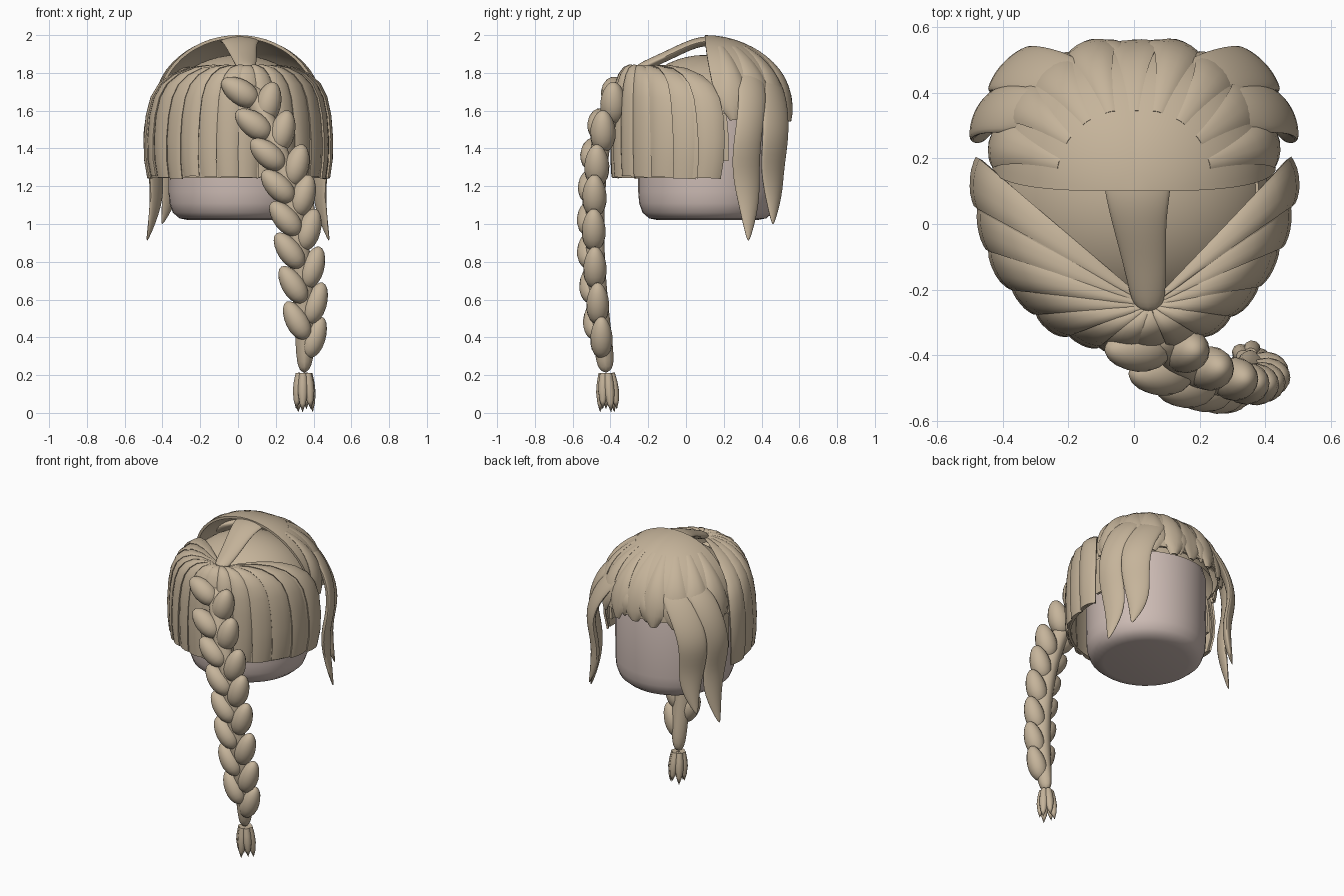
import bpy, bmesh, math, random
from mathutils import Vector, Matrix

if "Cube" in bpy.data.objects:
    bpy.data.objects.remove(bpy.data.objects["Cube"])

random.seed(4)
pi = math.pi


def material(name, rgb):
    m = bpy.data.materials.new(name)
    m.diffuse_color = (*rgb, 1)
    m.use_nodes = True
    m.node_tree.nodes["Principled BSDF"].inputs["Base Color"].default_value = m.diffuse_color
    return m


HAIR = material("ash_blonde_hair", (0.56, 0.455, 0.325))
SKIN = material("pale_skin", (0.61, 0.50, 0.46))


def finish(name, bm, mat=HAIR):
    bmesh.ops.remove_doubles(bm, verts=bm.verts, dist=0.0005)
    bmesh.ops.recalc_face_normals(bm, faces=bm.faces)
    me = bpy.data.meshes.new(name)
    bm.to_mesh(me)
    bm.free()
    ob = bpy.data.objects.new(name, me)
    me.materials.append(mat)
    bpy.context.collection.objects.link(ob)
    return ob


def loft(name, rings, closed=True, cap=False, mat=HAIR):
    """Skin a list of equal length point rows."""
    bm = bmesh.new()
    rows = [[bm.verts.new(p) for p in r] for r in rings]
    n = len(rows[0])
    for a, b in zip(rows, rows[1:]):
        for j in range(n if closed else n - 1):
            k = (j + 1) % n
            bm.faces.new((a[j], a[k], b[k], b[j]))
    if cap:
        bm.faces.new(rows[0])
        bm.faces.new(rows[-1])
    return finish(name, bm, mat)


def lathe(name, profile, matrix=Matrix(), segs=16, mat=HAIR):
    rings = [[matrix @ Vector((r * math.cos(2 * pi * j / segs), r * math.sin(2 * pi * j / segs), z))
              for j in range(segs)] for r, z in profile]
    return loft(name, rings, mat=mat)


def thicken(ob, t):
    m = ob.modifiers.new("thickness", 'SOLIDIFY')
    m.thickness = t
    m.offset = 0
    return ob


def ribbon(name, pts, widths, thick, side):
    """Lens shaped lock of hair along a path."""
    pts = [Vector(p) for p in pts]
    rings = []
    for i, (p, w) in enumerate(zip(pts, widths)):
        tan = (pts[min(i + 1, len(pts) - 1)] - pts[max(i - 1, 0)]).normalized()
        s = side(p).normalized()
        n = tan.cross(s).normalized()
        t = thick * min(1, w / 0.04)
        rings.append([p + s * u * w * 1.12 + n * v * t for u, v in
                      ((-1, 0), (-.55, .8), (0, 1.1), (.55, .8), (1, 0), (.55, -.8), (0, -1.1), (-.55, -.8))])
    ob = loft(name, rings, cap=True)
    ob.modifiers.new("smooth", 'SUBSURF').levels = 2
    return ob


# Head block
lathe("head", [(0, 1.02), (.26, 1.02), (.31, 1.03), (.345, 1.06), (.363, 1.11), (.368, 1.17), (.37, 1.58),
               (.35, 1.65), (.28, 1.70), (.15, 1.72), (0, 1.73)],
      Matrix.Translation((0, .115, 0)), 40, SKIN)

# Smooth under layer of hair on the crown
lathe("hair_under_cap", [(math.sin(q), math.cos(q)) for q in [i * 1.39 / 12 for i in range(13)]],
      Matrix.Translation((0, .10, 1.5)) @ Matrix.Diagonal((.435, .42, .395, 1)), 40)

# Fringe bowl: fans out from one point above the forehead
BOWL = [(0, 1.81), (.2, 1.825), (.4, 1.828), (.58, 1.815), (.74, 1.782), (.86, 1.733), (.935, 1.665),
        (.98, 1.57), (1, 1.45), (.995, 1.34), (.965, 1.245)]


def bowl(a, i, h):
    f, z = BOWL[i]
    rx, ry = .48 * math.cos(a), .15 + .525 * math.sin(a)
    return Vector((.05 + f * (rx - .05) + math.cos(a) * h * f * f,
                   -.25 + f * (ry + .25) + math.sin(a) * h * f * f,
                   z + h * math.sqrt(max(0, 1 - f * f)) * .8))


# Back dome: falls from the crown, fuller at the rear corners
def dome(a, i, h):
    q = i * 1.6 / 14
    f, c = math.sin(q), max(0, math.cos(q)) ** .9
    r = .42 * (1 + .07 * max(0, math.sin(2 * a) if a < pi / 2 else -math.sin(2 * a))) + h
    return Vector((r * f * math.cos(a), .10 + (r + .02) * f * math.sin(a),
                   1.585 + .407 * c + h * c * .4 - (.03 if i > 14 else 0)))


def swept_dome(a, i, h):
    """Dome whose front edge leans backwards towards the ears."""
    lean = .16 * (i / 14) ** 2
    return dome(lean + (pi - 2 * lean) * a / pi, i, h)


def shell(name, surf, a0, a1, rows, n=40, h=0):
    rings = [[surf(a0 + (a1 - a0) * j / n, i, h) for j in range(n + 1)] for i in rows]
    return thicken(loft(name, rings, closed=False), .016)


def strand(name, surf, a, half, rows, height, taper, tilt):
    """Raised clump lying on a surface, tilted like a shingle."""
    rings = []
    last = len(rows) - 1
    drop = random.uniform(-.012, .008)
    for k, i in enumerate(rows):
        w = half * taper(k / last)
        grow = min(1, .2 + 1.8 * k / last)
        rings.append([surf(a + w * u, i, .004 + grow * (height * (1 - abs(u) ** 2.5) + tilt * u))
                      + Vector((0, 0, drop if k == last else 0))
                      for u in (-1, -.8, -.5, -.2, .2, .5, .8, 1)])
    return thicken(loft(name, rings, closed=False), .012)


lo, hi = math.radians(-186), math.radians(6)
shell("fringe_base", bowl, lo + .06, hi - .06, range(len(BOWL)))
cuts = [0, .085, .16, .235, .30, .365, .43, .50, .565, .63, .70, .77, .845, .92, 1]
for k, (c0, c1) in enumerate(zip(cuts, cuts[1:])):
    a = lo + (hi - lo) * (c0 + c1) / 2
    half = (hi - lo) * (c1 - c0) / 2
    edge = k in (0, len(cuts) - 2)
    strand(f"fringe_strand_{k + 1}", bowl, a, half * (1 if edge else random.uniform(1.02, 1.2)),
           range(len(BOWL)), random.uniform(.008, .018), lambda t: 1 - .12 * max(0, t - .7) / .3,
           random.uniform(.005, .011) * (1 if k < 7 else -1))
# Short hair tucked in just behind the fringe ends
shell("ear_hair_right", bowl, hi - .12, hi + .06, range(5, 10), 6, -.065)
shell("ear_hair_left", bowl, lo - .06, lo + .12, range(5, 10), 6, -.065)

shell("back_dome", swept_dome, 0, pi, range(15))
for k in range(9):
    a = .34 + (pi - .68) * k / 8
    strand(f"back_clump_{k + 1}", dome, a, .19, range(5, 16), random.uniform(.010, .020),
           lambda t: (.3 + .9 * t) if t < .75 else .97 - .75 * (t - .75) / .25, random.uniform(-.006, .006))

# Parting bridge from crown to forehead
ribbon("crown_bridge", [(.01, .22, 1.96), (.01, .10, 1.975), (.015, 0, 1.94), (.03, -.10, 1.89),
                        (.04, -.19, 1.85), (.045, -.27, 1.81)],
       [.12, .105, .085, .072, .06, .045], .026, lambda p: Vector((1, 0, 0)))

# Loose wavy locks behind the ears, mirrored
for s, label in ((1, "right"), (-1, "left")):
    def around(p):
        return Vector((-(p.y - .12), p.x, 0))
    ribbon(f"outer_lock_{label}",
           [(s * x, y, z) for x, y, z in ((.24, .33, 1.83), (.36, .35, 1.75), (.445, .35, 1.60), (.475, .322, 1.43),
                                          (.43, .315, 1.27), (.43, .335, 1.10), (.485, .33, .90))],
           [.06, .09, .085, .082, .085, .065, .006], .026, around)
    ribbon(f"inner_lock_{label}",
           [(s * x, y, z) for x, y, z in ((.15, .42, 1.81), (.25, .455, 1.74), (.345, .475, 1.60), (.395, .475, 1.45),
                                          (.36, .455, 1.29), (.355, .465, 1.14), (.405, .46, .99))],
           [.06, .10, .10, .095, .088, .062, .006], .026, around)
    ribbon(f"nape_tuft_{label}",
           [(s * x, y, z) for x, y, z in ((.05, .45, 1.80), (.07, .52, 1.72), (.09, .545, 1.64), (.08, .54, 1.56))],
           [.03, .055, .06, .006], .025, around)

# Braid core
core = [Vector(p) for p in ((.07, -.33, 1.74), (.13, -.41, 1.58), (.21, -.46, 1.40), (.28, -.48, 1.15),
                            (.32, -.485, .90), (.345, -.47, .65), (.36, -.445, .42), (.35, -.42, .20))]


def core_at(z):
    for p, q in zip(core, core[1:]):
        if z >= q.z:
            return p.lerp(q, min(1, max(0, (p.z - z) / (p.z - q.z))))
    return core[-1]


ribbon("braid_core", core, [.06, .06, .06, .06, .06, .06, .06, .04], .05, lambda p: Vector((1, 0, 0)))

# Braid plaits: teardrops alternating left and right
tear = [(math.sin(q) * (1 + .12 * math.cos(q)), -math.cos(q)) for q in [i * pi / 10 for i in range(11)]]


def plait(name, x, z, axis, dy, length, width):
    c = Vector((x, core_at(z).y + dy, z))
    rot = Vector(axis).to_track_quat('Z', 'Y').to_matrix().to_4x4()
    lathe(name, tear, Matrix.Translation(c) @ rot @ Matrix.Diagonal((width, width, length, 1)), 16)


lefts = [(.01, 1.70), (.08, 1.53), (.155, 1.37), (.21, 1.20), (.25, 1.03), (.27, .86), (.29, .68), (.31, .49)]
rights = [(.16, 1.64), (.235, 1.49), (.31, 1.31), (.345, 1.15), (.375, .97), (.395, .77), (.41, .58), (.405, .40)]
for k, ((xl, zl), (xr, zr)) in enumerate(zip(lefts, rights)):
    t = k / 7
    plait(f"plait_left_{k + 1}", xl, zl, (-.85 + .38 * t, 0, .55 + .3 * t), -.032, .112, .068 - .008 * t)
    plait(f"plait_right_{k + 1}", xr, zr, (.26 + .1 * t, 0, .95), -.005, .116, .069 - .01 * t)

# Tuft at the end of the braid
for k in range(6):
    a = 2 * pi * k / 6 + .3
    top = Vector((.35 + .026 * math.cos(a), -.42 + .024 * math.sin(a), .21))
    tip = Vector((.352 + .046 * math.cos(a), -.41 + .046 * math.sin(a), .003 + .016 * (k % 2)))
    d = tip - top
    rot = d.to_track_quat('Z', 'Y').to_matrix().to_4x4()
    L = d.length
    lathe(f"tuft_spike_{k + 1}", [(0, 0), (.02, 0), (.026, .25 * L), (.027, .5 * L), (.017, .77 * L), (0, L)],
          Matrix.Translation(top) @ rot, 10)

# Bake modifiers and smooth the surfaces
bpy.ops.object.select_all(action='SELECT')
bpy.context.view_layer.objects.active = bpy.data.objects["head"]
bpy.ops.object.convert(target='MESH')
bpy.ops.object.shade_smooth_by_angle(angle=math.radians(42))
